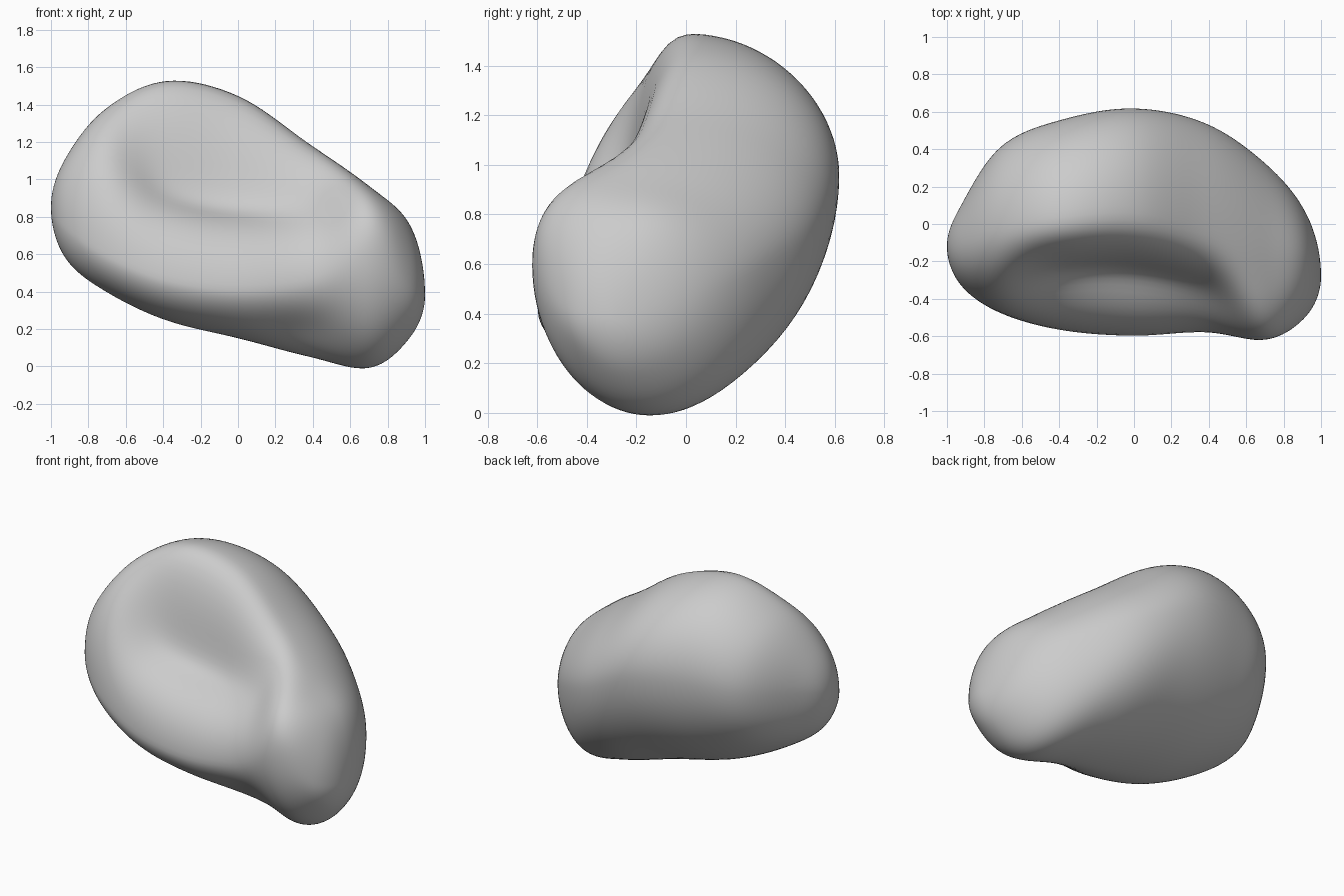
import bpy
import bmesh
import math

default_cube = bpy.data.objects.get("Cube")
if default_cube:
    bpy.data.objects.remove(default_cube, do_unlink=True)

RINGS = 72      # steps from one end of the body to the other
SEGMENTS = 96   # points around each cross-section

# Cross-sections at equal angles from the -x end to the +x end:
# front (y, z), top (y, z), back (y, z), bottom (y, z),
# hollow of the dish, hollow under the lip (negative values bulge out)
SECTIONS = [
    (-.12, .85, -.12, .85, -.12, .85, -.12, .85, 0, 0),
    (-.33, .75, -.10, 1.11, .10, .90, -.15, .58, 0, 0),
    (-.48, .60, -.03, 1.38, .42, .96, -.20, .40, .05, 0),
    (-.57, .47, 0, 1.53, .56, 1, -.20, .245, .35, 0),
    (-.60, .42, .02, 1.45, .62, .95, -.20, .15, .38, .04),
    (-.58, .46, -.06, 1.19, .54, .76, -.15, .05, .22, .12),
    (-.62, .60, -.20, .96, .32, .60, -.15, -.01, -.08, 0),
    (-.49, .43, -.20, .75, .05, .47, -.23, .16, -.04, .04),
    (-.28, .38, -.28, .38, -.28, .38, -.28, .38, 0, 0),
]


def mirrored(pole, ring):
    """Continue the curve straight through an end point."""
    return tuple(2 * p - r for p, r in zip(pole, ring))


PADDED = ([mirrored(SECTIONS[0], SECTIONS[1])] + SECTIONS
          + [mirrored(SECTIONS[-1], SECTIONS[-2])])


def section_at(fraction):
    """Smoothly interpolate the section parameters along the body."""
    place = fraction * (len(SECTIONS) - 1)
    i = min(int(place), len(SECTIONS) - 2)
    t = place - i
    result = []
    for a, b, c, d in zip(*PADDED[i:i + 4]):
        result.append(b + t * (c - a) / 2
                      + t * t * (a - 2.5 * b + 2 * c - d / 2)
                      + t * t * t * (1.5 * (b - c) + (d - a) / 2))
    return result


def outline_point(section, angle):
    """Point on a section: rounded quarters, with the front ones hollowed."""
    front, top, back, bottom = (section[k:k + 2] for k in (0, 2, 4, 6))
    dish, under = section[8:]
    c, s = math.cos(angle), math.sin(angle)
    side = front if c >= 0 else back
    cap = top if s >= 0 else bottom
    reach = 1.0
    if c > 0:
        reach -= (dish if s > 0 else under) * math.sin(2 * angle) ** 2
    y = cap[0] + (side[0] - cap[0]) * abs(c) * reach
    z = side[1] + (cap[1] - side[1]) * abs(s) * reach
    return y, z


# Body skin: rings of points joined by quads, closed with a fan at each end
bm = bmesh.new()
rings = []
for r in range(1, RINGS):
    fraction = r / RINGS
    x = -math.cos(math.pi * fraction)
    section = section_at(fraction)
    ring = []
    for k in range(SEGMENTS):
        y, z = outline_point(section, math.tau * k / SEGMENTS)
        ring.append(bm.verts.new((x, y, z)))
    rings.append(ring)

for near, far in zip(rings, rings[1:]):
    for k in range(SEGMENTS):
        n = (k + 1) % SEGMENTS
        bm.faces.new((near[k], near[n], far[n], far[k]))

for x, section, ring in ((-1, SECTIONS[0], rings[0]), (1, SECTIONS[-1], rings[-1])):
    tip = bm.verts.new((x, section[0], section[1]))
    for k in range(SEGMENTS):
        bm.faces.new((tip, ring[k], ring[(k + 1) % SEGMENTS]))

# Relax the seams between the quarters
for _ in range(4):
    bmesh.ops.smooth_vert(bm, verts=[v for ring in rings[3:-3] for v in ring], factor=0.5,
                          use_axis_x=False, use_axis_y=True, use_axis_z=True)
bmesh.ops.recalc_face_normals(bm, faces=bm.faces)
for face in bm.faces:
    face.smooth = True

mesh = bpy.data.meshes.new("dished_body")
bm.to_mesh(mesh)
bm.free()
body = bpy.data.objects.new("dished_body", mesh)
bpy.context.collection.objects.link(body)

# Plain grey material
grey = bpy.data.materials.new("plain_grey")
grey.use_nodes = True
colour = (0.6, 0.6, 0.6, 1)
grey.diffuse_color = colour
grey.node_tree.nodes["Principled BSDF"].inputs["Base Color"].default_value = colour
mesh.materials.append(grey)
